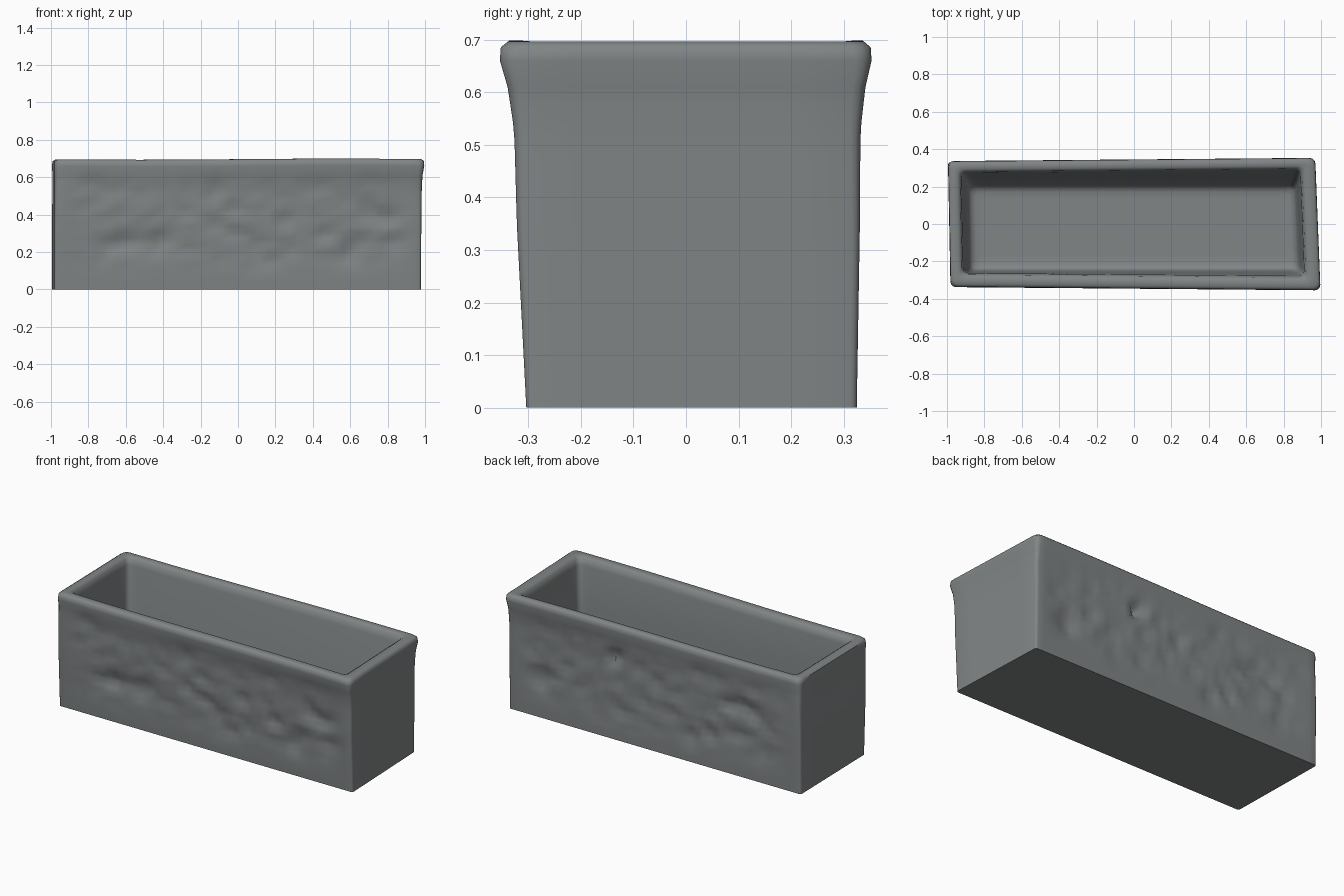
import bpy
import bmesh
import math
from mathutils import Vector, noise

cube = bpy.data.objects.get("Cube")
if cube:
    bpy.data.objects.remove(cube, do_unlink=True)

stone = bpy.data.materials.new("grey stone")
stone.use_nodes = True
COLOUR = (0.22, 0.235, 0.24, 1)
stone.diffuse_color = COLOUR
stone.node_tree.nodes["Principled BSDF"].inputs["Base Color"].default_value = COLOUR

LONG, SHORT, ARC = 48, 6, 3


def outline(x0, x1, y0, y1, r):
    """Rounded rectangle, running counter-clockwise, subdivided along each side."""
    corners = [(x1 - r, y0 + r, -90), (x1 - r, y1 - r, 0),
               (x0 + r, y1 - r, 90), (x0 + r, y0 + r, 180)]
    points = []
    for i, (cx, cy, start) in enumerate(corners):
        for k in range(ARC + 1):
            a = math.radians(start + 90 * k / ARC)
            points.append(Vector((cx + r * math.cos(a), cy + r * math.sin(a), 0)))
        nx, ny, nstart = corners[(i + 1) % 4]
        a = math.radians(nstart)
        end = Vector((nx + r * math.cos(a), ny + r * math.sin(a), 0))
        steps = SHORT if i % 2 == 0 else LONG
        begin = points[-1].copy()
        points += [begin.lerp(end, s / steps) for s in range(1, steps)]
    return points


def smoothstep(a, b, v):
    t = min(max((v - a) / (b - a), 0), 1)
    return t * t * (3 - 2 * t)


def chisel(p):
    """Hewn relief on the two long outer walls, fading at the borders."""
    fade = smoothstep(0.06, 0.2, p.z) * (1 - smoothstep(0.52, 0.62, p.z))
    fade *= 1 - smoothstep(0.78, 0.93, abs(p.x))
    q = Vector((p.x * 6, p.y * 9, p.z * 6))
    dent = abs(noise.noise(q)) * 0.05 + abs(noise.noise(q * 1.9)) * 0.035
    p.y -= math.copysign(fade * (dent - 0.014), p.y)


def skew(p):
    """Hand-made irregularity: slanted ends and a slightly wavy, widening rim."""
    top = smoothstep(0.5, 0.68, p.z)
    p.y += top * 0.009 * p.x * math.copysign(1, p.y)
    p.z += top * 0.003 * math.sin(p.x * 3)
    p.x -= (0.03 + 0.01 * p.x) * p.y


# Outer wall: height, left, right, front and back limits, corner radius
key_levels = [
    (0.0, -0.988, 0.966, -0.304, 0.325, 0.012),
    (0.35, -0.988, 0.968, -0.322, 0.331, 0.016),
    (0.53, -0.986, 0.97, -0.327, 0.332, 0.02),
    (0.61, -0.986, 0.974, -0.334, 0.336, 0.025),
    (0.66, -0.988, 0.983, -0.346, 0.345, 0.03),
    (0.685, -0.986, 0.982, -0.344, 0.343, 0.035),
    (0.696, -0.97, 0.968, -0.33, 0.33, 0.03),
]
# Rim crown, hollow and floor
hollow = [
    (0.695, -0.94, 0.925, -0.295, 0.302, 0.03),
    (0.685, -0.925, 0.908, -0.279, 0.288, 0.03),
    (0.65, -0.918, 0.9, -0.27, 0.28, 0.03),
    (0.4, -0.9, 0.885, -0.262, 0.245, 0.03),
    (0.17, -0.885, 0.87, -0.25, 0.21, 0.03),
    (0.14, -0.872, 0.857, -0.238, 0.197, 0.03),
    (0.13, -0.845, 0.83, -0.212, 0.17, 0.03),
    (0.13, -0.8, 0.79, -0.17, 0.13, 0.03),
]


def level_at(z):
    for a, b in zip(key_levels, key_levels[1:]):
        if z <= b[0]:
            t = (z - a[0]) / (b[0] - a[0])
            return [u + (v - u) * t for u, v in zip(a, b)]


ROWS = 18
outer = [level_at(0.61 * i / ROWS) for i in range(ROWS + 1)] + key_levels[4:]

bm = bmesh.new()
rings = []
for n, (z, x0, x1, y0, y1, radius) in enumerate(outer + hollow):
    ring = []
    for p in outline(x0, x1, y0, y1, radius):
        p.z = z
        if n <= ROWS and abs(p.y) > 0.29:
            chisel(p)
        skew(p)
        ring.append(bm.verts.new(p))
    rings.append(ring)

for low, high in zip(rings, rings[1:]):
    for i in range(len(low)):
        j = (i + 1) % len(low)
        bm.faces.new((low[i], low[j], high[j], high[i]))
bm.faces.new(list(reversed(rings[0])))
bm.faces.new(rings[-1])

mesh = bpy.data.meshes.new("stone_trough")
bm.to_mesh(mesh)
bm.free()
mesh.materials.append(stone)
trough = bpy.data.objects.new("stone_trough", mesh)
bpy.context.collection.objects.link(trough)

# Smooth stone surface with a crisp base edge
bpy.ops.object.select_all(action="DESELECT")
trough.select_set(True)
bpy.context.view_layer.objects.active = trough
bpy.ops.object.shade_smooth_by_angle(angle=math.radians(50))
